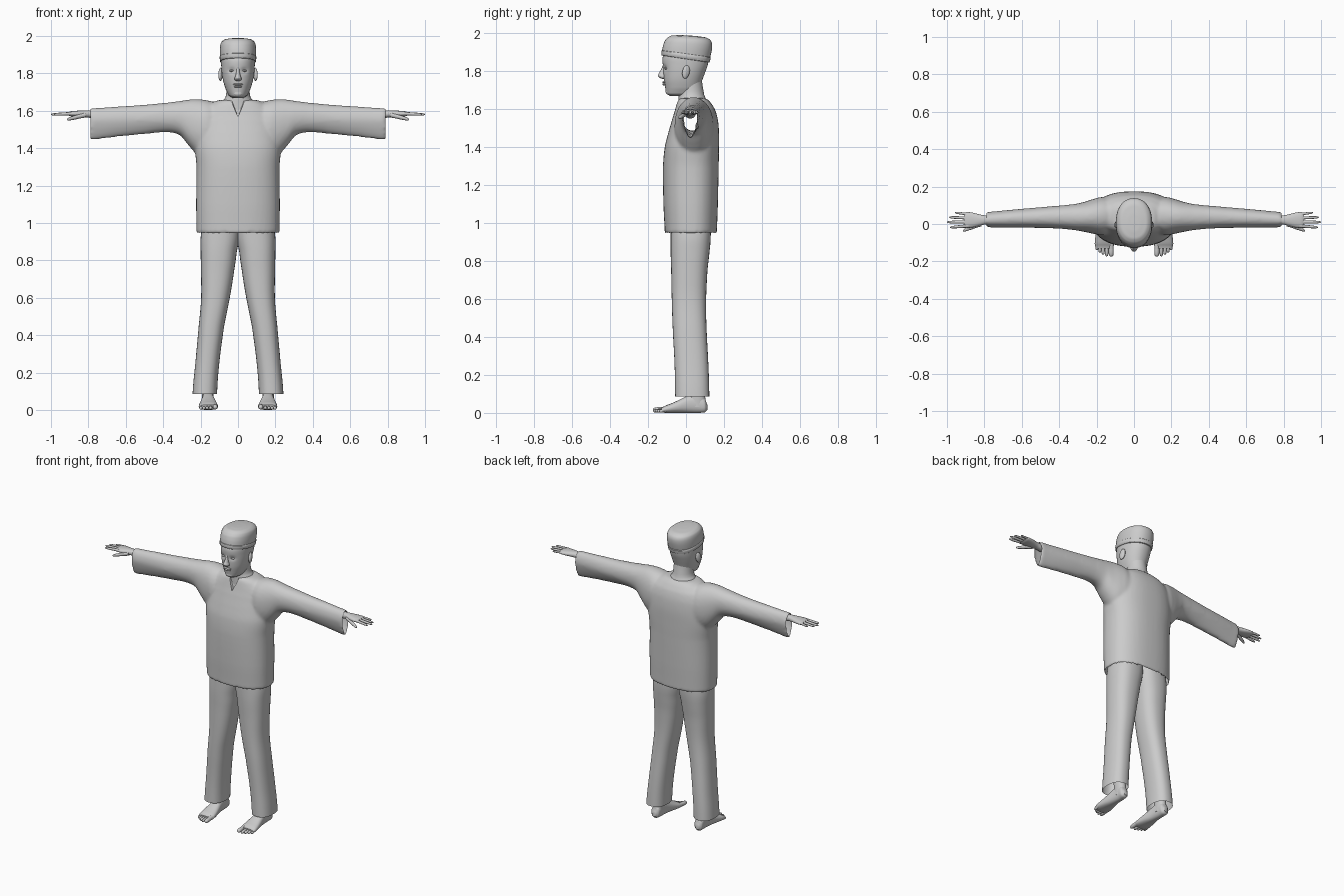
import bpy, bmesh, math
from mathutils import Vector

if "Cube" in bpy.data.objects:
    bpy.data.objects.remove(bpy.data.objects["Cube"])


def finish(ob, mirror=False, angle=50):
    if mirror:
        ob.modifiers.new("Mirror", 'MIRROR').use_mirror_merge = False
    bpy.ops.object.select_all(action='DESELECT')
    ob.select_set(True)
    bpy.context.view_layer.objects.active = ob
    bpy.ops.object.shade_smooth_by_angle(angle=math.radians(angle))
    return ob


def spline(a, b, c, d, t):
    return 0.5 * (2 * b + (c - a) * t + (2 * a - 5 * b + 4 * c - d) * t * t
                  + (3 * b - a - 3 * c + d) * t ** 3)


def loft(name, axis, rings, power=2.2, sides=32, sub=4, caps=(True, True), warp=None, mirror=False):
    """Skin through rings (position, min1, max1, min2, max2) placed along an axis."""
    fine = []
    n = len(rings)
    for i in range(n - 1):
        q = [rings[max(0, min(n - 1, k))] for k in (i - 1, i, i + 1, i + 2)]
        for s in range(sub):
            t = s / sub
            row = [spline(*v, t) for v in zip(*q)]
            row[0] = q[1][0] + (q[2][0] - q[1][0]) * t
            fine.append(row)
    fine.append(rings[-1])
    bm = bmesh.new()
    loops = []
    for p, a0, a1, b0, b1 in fine:
        loop = []
        for k in range(sides):
            ang = 2 * math.pi * k / sides
            c, s = math.cos(ang), math.sin(ang)
            a = (a0 + a1) / 2 + (a1 - a0) / 2 * math.copysign(abs(c) ** (2 / power), c)
            b = (b0 + b1) / 2 + (b1 - b0) / 2 * math.copysign(abs(s) ** (2 / power), s)
            co = Vector({'x': (p, a, b), 'y': (a, p, b), 'z': (a, b, p)}[axis])
            loop.append(bm.verts.new(warp(co) if warp else co))
        loops.append(loop)
    for l0, l1 in zip(loops, loops[1:]):
        for k in range(sides):
            j = (k + 1) % sides
            bm.faces.new((l0[k], l0[j], l1[j], l1[k]))
    for use, loop in zip(caps, (loops[0], loops[-1])):
        if use:
            bm.faces.new(loop)
    bmesh.ops.recalc_face_normals(bm, faces=bm.faces)
    me = bpy.data.meshes.new(name)
    bm.to_mesh(me)
    bm.free()
    ob = bpy.data.objects.new(name, me)
    bpy.context.collection.objects.link(ob)
    return finish(ob, mirror)


def digit(name, axis, start, end, r0, r1):
    """Finger or toe: tapered rod with a rounded tip, mirrored to both sides."""
    i = 'xyz'.index(axis)
    rows = []
    for t, f in ((0, 1), (.45, .95), (.55, 1), (.85, .95), (.95, .7), (1, .25)):
        p = Vector(start).lerp(Vector(end), t)
        r = (r0 + (r1 - r0) * t) * f
        o = [p[k] for k in range(3) if k != i]
        rows.append((p[i], o[0] - r, o[0] + r, o[1] - r, o[1] + r))
    return loft(name, axis, rows, 2, 12, 2, mirror=True)


def blob(name, loc, scale, rot=(0, 0, 0), mirror=False):
    bpy.ops.mesh.primitive_uv_sphere_add(segments=20, ring_count=12, location=loc, rotation=rot)
    ob = bpy.context.object
    ob.name = name
    ob.scale = scale
    bpy.ops.object.transform_apply(location=True, rotation=True, scale=True)
    return finish(ob, mirror)


def sym(z, x, y0, y1):
    return (z, -x, x, y0, y1)


# Shirt: torso and hanging sleeves, fused and softened
def hang(co):
    if co.z < 1.55:
        k = min(1, max(0, (co.x - .28) / .2)) * min(1, (1.55 - co.z) / .1)
        co.y = .022 + (co.y - .022) * (1 - .45 * k)
    return co


shirt = loft("shirt", 'z', [
    sym(.945, .222, -.112, .163), sym(1.1, .224, -.119, .168), sym(1.3, .222, -.121, .172),
    sym(1.4, .23, -.112, .174), sym(1.48, .222, -.092, .174), sym(1.55, .21, -.072, .167),
    sym(1.6, .19, -.057, .152), sym(1.637, .15, -.047, .128), sym(1.657, .11, -.037, .108)],
    power=2.4, sides=48)
sleeves = loft("sleeves", 'x', [
    (.08, -.03, .12, 1.40, 1.63), (.16, -.06, .145, 1.36, 1.655), (.22, -.052, .133, 1.37, 1.662),
    (.26, -.043, .12, 1.41, 1.66), (.31, -.034, .108, 1.47, 1.652), (.38, -.026, .1, 1.485, 1.643),
    (.5, -.021, .09, 1.475, 1.632), (.65, -.02, .078, 1.46, 1.622), (.79, -.02, .066, 1.443, 1.614)],
    power=2.2, warp=hang, mirror=True)
# V-shaped cutter for the neck opening
notch = loft("neck_notch_cutter", 'z', [sym(1.57, .001, -.3, -.044), sym(1.68, .05, -.3, -.03)],
             power=12, sides=32, sub=1)
sleeves.hide_render = notch.hide_render = True


def modify(ob, kind, **settings):
    m = ob.modifiers.new(kind.title(), kind)
    for k, v in settings.items():
        setattr(m, k, v)
    bpy.context.view_layer.objects.active = ob
    bpy.ops.object.modifier_apply(modifier=m.name)


shirt.modifiers.clear()
modify(shirt, 'BOOLEAN', operation='UNION', object=sleeves, solver='EXACT')
modify(shirt, 'REMESH', mode='VOXEL', voxel_size=.01)
modify(shirt, 'SMOOTH', factor=.5, iterations=6)
modify(shirt, 'BOOLEAN', operation='DIFFERENCE', object=notch, solver='EXACT')
for helper in (sleeves, notch):
    bpy.data.objects.remove(helper)
# Open the hem and cuffs
bm = bmesh.new()
bm.from_mesh(shirt.data)
ends = [f for f in bm.faces if (f.normal.z < -.9 and f.calc_center_median().z < .97)
        or (abs(f.normal.x) > .9 and abs(f.calc_center_median().x) > .77)]
bmesh.ops.delete(bm, geom=ends, context='FACES')
bm.to_mesh(shirt.data)
bm.free()
finish(shirt)

# Trousers
loft("trouser_legs", 'z', [
    (.085, .112, .243, -.057, .123), (.25, .1, .228, -.06, .118), (.45, .074, .21, -.07, .108),
    (.6, .044, .197, -.075, .106), (.75, .02, .198, -.078, .113), (.85, .006, .2, -.081, .124),
    (.92, -.008, .2, -.081, .13), (1.0, -.012, .19, -.08, .13)],
    power=2.4, caps=(False, True), mirror=True)


# Head with eye sockets
def sockets(co):
    if co.y < -.05:
        co.y += .009 * math.exp(-((abs(co.x) - .034) / .017) ** 2 - ((co.z - 1.815) / .014) ** 2)
    return co


loft("head", 'z', [
    sym(1.668, .03, -.085, .03), sym(1.68, .048, -.103, .055), sym(1.71, .064, -.109, .072),
    sym(1.75, .077, -.116, .085), sym(1.79, .085, -.119, .1), sym(1.83, .089, -.122, .114),
    sym(1.87, .09, -.123, .12), sym(1.91, .085, -.11, .115)],
    power=2.15, sides=64, sub=6, warp=sockets)
loft("neck", 'z', [sym(1.6, .12, -.04, .12), sym(1.64, .092, -.04, .11), sym(1.675, .066, -.04, .096),
                   sym(1.75, .06, -.035, .084)], power=2)
loft("nose", 'z', [sym(1.758, .008, -.125, -.1), sym(1.764, .018, -.138, -.1),
                   sym(1.774, .019, -.148, -.1), sym(1.785, .014, -.144, -.1),
                   sym(1.81, .009, -.13, -.1), sym(1.84, .009, -.12, -.1)], power=2, sides=20)
blob("upper_lip", (0, -.113, 1.741), (.027, .012, .006))
blob("lower_lip", (0, -.112, 1.73), (.023, .012, .007))
blob("chin", (0, -.093, 1.692), (.026, .015, .016))
blob("eyes", (.034, -.105, 1.814), (.014, .009, .006), mirror=True)
blob("ears", (.093, .0, 1.795), (.011, .02, .036), (-.2, 0, .3), mirror=True)


# Cap with a band, tilted down at the back
def tilt(co):
    low = min(1, max(0, (1.985 - co.z) / .1))
    co.z -= (.05 + .1 * low) * (co.y + .02) + (.005 * (1 - low))
    return co


loft("cap", 'z', [
    sym(1.868, .088, -.12, .115), sym(1.87, .094, -.127, .121), sym(1.92, .097, -.122, .134),
    sym(1.955, .095, -.112, .138), sym(1.975, .088, -.098, .13), sym(1.988, .07, -.078, .105),
    sym(1.993, .035, -.04, .055), sym(1.994, .004, -.002, .01)], power=2.2, sides=40, warp=tilt)
loft("cap_band", 'z', [
    sym(1.866, .094, -.127, .121), sym(1.868, .0965, -.129, .124), sym(1.892, .098, -.128, .13),
    sym(1.895, .095, -.124, .126)], power=2.2, sides=40, sub=2, warp=tilt)

# Hands
loft("hands", 'x', [
    (.7, -.004, .05, 1.55, 1.598), (.79, -.002, .046, 1.562, 1.602), (.82, -.008, .05, 1.565, 1.602),
    (.86, -.018, .06, 1.567, 1.6), (.895, -.02, .064, 1.57, 1.597), (.91, -.012, .058, 1.575, 1.592)],
    mirror=True, sides=24)
for name, y0, y1, tip, r in (("index", -.01, -.018, .984, .0095), ("middle", .011, .01, 1.0, .0095),
                             ("ring", .032, .036, .988, .009), ("little", .052, .061, .957, .008)):
    digit(name + "_fingers", 'x', (.885, y0, 1.585), (tip, y1, 1.58), r, r * .7)
digit("thumbs", 'x', (.815, .002, 1.578), (.915, -.036, 1.553), .014, .0085)

# Feet
loft("feet", 'y', [
    (.112, .148, .175, .015, .045), (.1, .134, .189, .003, .075), (.06, .13, .19, 0, .1),
    (.01, .126, .194, 0, .09), (-.05, .114, .204, 0, .062), (-.105, .107, .21, 0, .04),
    (-.13, .112, .205, .003, .028)], power=2.4, sides=24, mirror=True)
loft("ankles", 'z', [(.03, .13, .19, .01, .107), (.09, .13, .192, .015, .1), (.2, .132, .192, .01, .09)],
     sides=24, mirror=True)
for i, (x, tip, r) in enumerate(((.122, -.175, .0145), (.146, -.173, .01), (.165, -.164, .0095),
                                 (.182, -.153, .009), (.198, -.14, .009))):
    digit("toes_%d" % (i + 1), 'y', (x, -.1, r + .006), (x, tip, r), r, r * .9)
